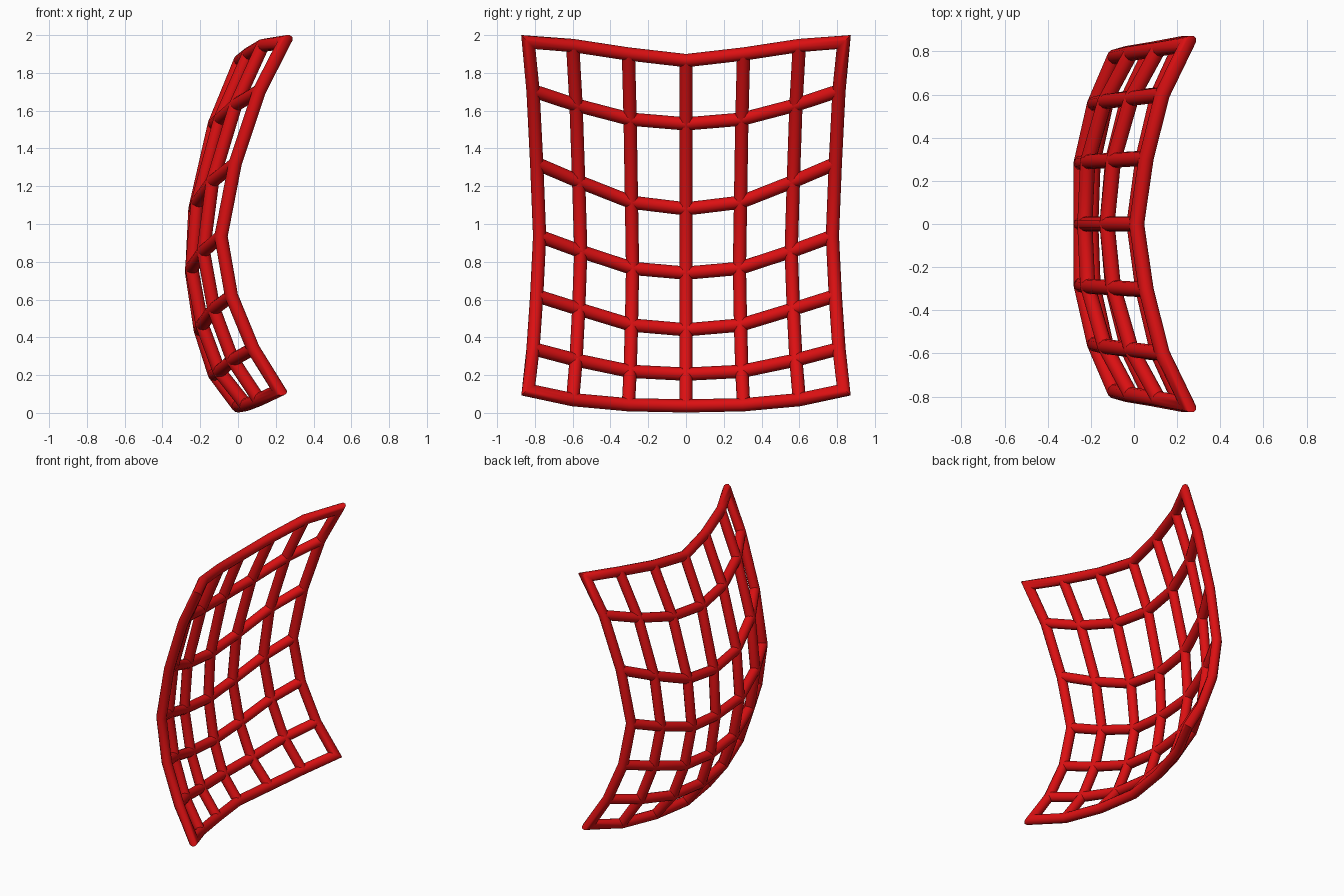
import bpy, bmesh, math
from mathutils import Vector

cube = bpy.data.objects.get("Cube")
if cube:
    bpy.data.objects.remove(cube, do_unlink=True)

RADIUS = 0.035
SIDES = 12

red = bpy.data.materials.new("bright red")
red.use_nodes = True
red.diffuse_color = (0.72, 0.005, 0.006, 1)
red.node_tree.nodes["Principled BSDF"].inputs["Base Color"].default_value = red.diffuse_color

# Each row, top to bottom: middle depth, bow of the edge, widening,
# then heights from the middle column out to the edge column
ROWS = [
    (0.012, 0.233, 1.077, (1.865, 1.9, 1.945, 1.963)),
    (-0.125, 0.238, 1.045, (1.53, 1.555, 1.63, 1.705)),
    (-0.228, 0.213, 1.02, (1.08, 1.115, 1.225, 1.32)),
    (-0.245, 0.155, 1.0, (0.74, 0.765, 0.855, 0.935)),
    (-0.2, 0.165, 1.02, (0.44, 0.465, 0.55, 0.62)),
    (-0.125, 0.205, 1.045, (0.205, 0.22, 0.28, 0.34)),
    (0.0, 0.217, 1.077, (0.037, 0.043, 0.07, 0.12)),
]
COLUMNS = (0, 0.283, 0.557, 0.775)


def node(row, col):
    """Crossing point; col runs from -3 to 3 and mirrors in y."""
    depth, bow, widen, heights = ROWS[row]
    c = abs(col)
    t = abs(row - 3) / 3
    share = (0, 0.19 * t, 0.4 + 0.11 * t, 1)[c]
    side = 1 if col > 0 else -1
    return Vector((depth + bow * share, side * COLUMNS[c] * widen, heights[c]))


def bar(name, points, closed=False):
    """Round bar swept along points with mitred joints."""
    bm = bmesh.new()
    n = len(points)
    rings = []
    for i, p in enumerate(points):
        after = points[(i + 1) % n] - p
        before = p - points[i - 1]
        if not closed and i == 0:
            before = after
        if not closed and i == n - 1:
            after = before
        d1, d2 = before.normalized(), after.normalized()
        m = (d1 + d2).normalized()
        bend = (d2 - d1).normalized()
        stretch = 1 / m.dot(d1) - 1
        u = Vector((1, 0, 0))
        u = (u - m * u.dot(m)).normalized()
        v = m.cross(u)
        ring = []
        for k in range(SIDES):
            a = math.tau * k / SIDES
            q = (u * math.cos(a) + v * math.sin(a)) * RADIUS
            q += bend * q.dot(bend) * stretch
            ring.append(bm.verts.new(p + q))
        rings.append(ring)
    for i in range(n if closed else n - 1):
        a, b = rings[i], rings[(i + 1) % n]
        for k in range(SIDES):
            j = (k + 1) % SIDES
            bm.faces.new((a[k], a[j], b[j], b[k]))
    if not closed:
        bm.faces.new(rings[0][::-1])
        bm.faces.new(rings[-1])
    bmesh.ops.recalc_face_normals(bm, faces=bm.faces)
    mesh = bpy.data.meshes.new(name)
    bm.to_mesh(mesh)
    bm.free()
    mesh.materials.append(red)
    obj = bpy.data.objects.new(name, mesh)
    bpy.context.collection.objects.link(obj)
    bpy.ops.object.select_all(action='DESELECT')
    obj.select_set(True)
    bpy.context.view_layer.objects.active = obj
    bpy.ops.object.shade_smooth_by_angle(angle=math.radians(35))


# Outer frame
loop = [node(0, c) for c in range(-3, 3)]
loop += [node(r, 3) for r in range(6)]
loop += [node(6, c) for c in range(3, -3, -1)]
loop += [node(r, -3) for r in range(6, 0, -1)]
bar("outer_frame", loop, closed=True)

# Inner cross bars and uprights
for r in range(1, 6):
    bar(f"cross_bar_{r}", [node(r, c) for c in range(-3, 4)])
for c in range(-2, 3):
    bar(f"upright_{c + 3}", [node(r, c) for r in range(7)])
